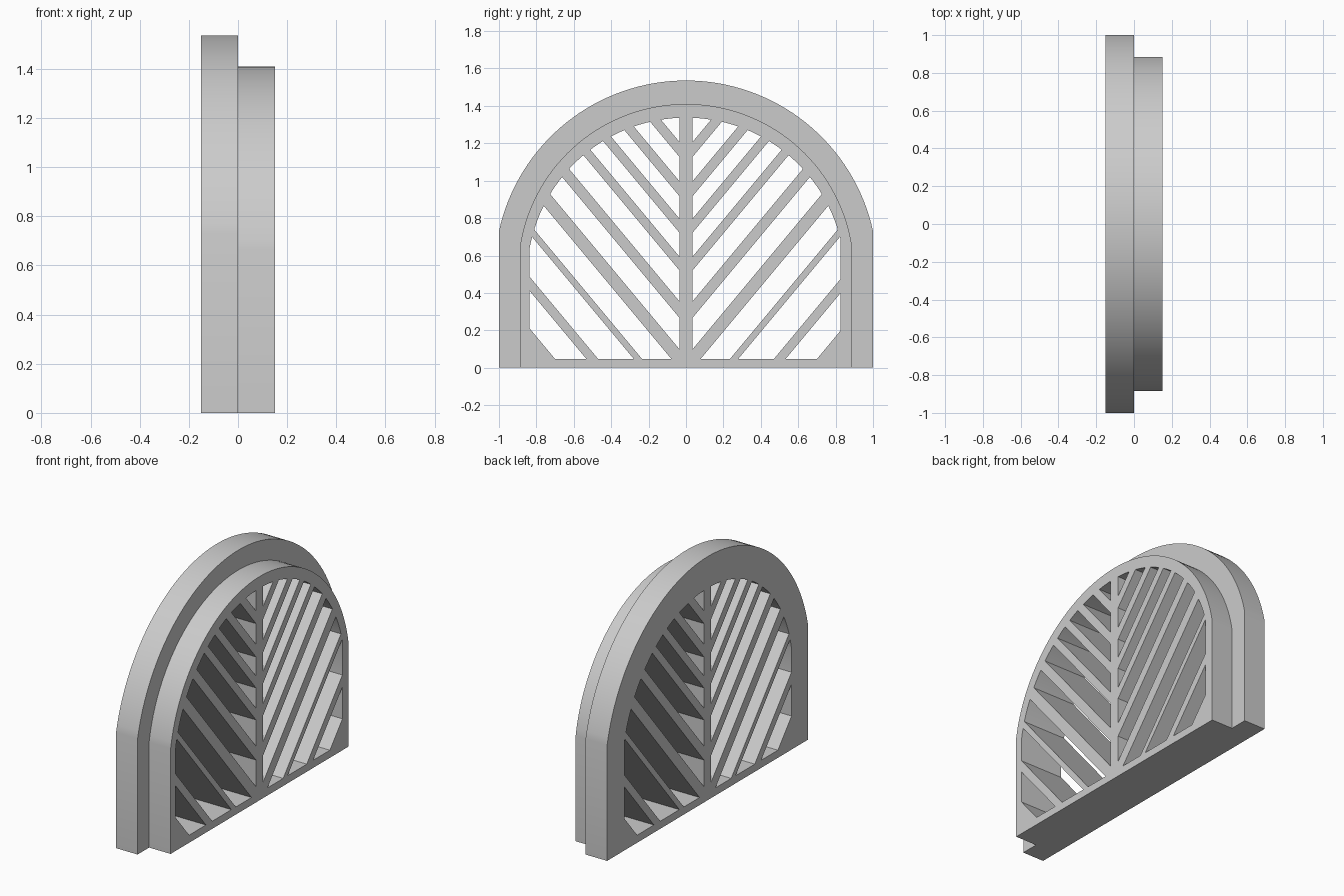
import bpy, bmesh, math

if "Cube" in bpy.data.objects:
    bpy.data.objects.remove(bpy.data.objects["Cube"])

grey = bpy.data.materials.new("plain grey")
grey.use_nodes = True
grey.diffuse_color = (0.6, 0.6, 0.6, 1)
grey.node_tree.nodes["Principled BSDF"].inputs["Base Color"].default_value = (0.6, 0.6, 0.6, 1)

SLOPE = 1.2      # rise of the slanted bars
POST = 0.035     # half width of the centre post


def arch(half_width, centre, radius, base=0.0, steps=64):
    """Outline in y, z: straight sides under a round arc."""
    a = math.acos(min(1.0, half_width / radius))
    arc = [a + (math.pi - 2 * a) * i / steps for i in range(steps + 1)]
    return ([(-half_width, base), (half_width, base)]
            + [(radius * math.cos(t), centre + radius * math.sin(t)) for t in arc])


def extrude(bm, x0, x1):
    """Thicken the flat faces of bm from x0 to x1."""
    bmesh.ops.translate(bm, verts=bm.verts, vec=(x0, 0, 0))
    new = bmesh.ops.extrude_face_region(bm, geom=bm.faces[:])["geom"]
    bmesh.ops.translate(bm, verts=[v for v in new if isinstance(v, bmesh.types.BMVert)],
                        vec=(x1 - x0, 0, 0))
    bmesh.ops.recalc_face_normals(bm, faces=bm.faces)


def flat(points):
    bm = bmesh.new()
    bm.faces.new([bm.verts.new((0, y, z)) for y, z in points])
    return bm


def clip(bm, co, normal):
    """Remove everything on the normal's side of a plane."""
    bmesh.ops.bisect_plane(bm, geom=bm.verts[:] + bm.edges[:] + bm.faces[:],
                           plane_co=co, plane_no=normal, clear_outer=True)


def finish(bm, name):
    mesh = bpy.data.meshes.new(name)
    bm.to_mesh(mesh)
    bm.free()
    mesh.materials.append(grey)
    ob = bpy.data.objects.new(name, mesh)
    bpy.context.collection.objects.link(ob)
    return ob


def combine(target, tool, operation):
    mod = target.modifiers.new(operation.lower(), "BOOLEAN")
    mod.operation, mod.solver, mod.object = operation, "EXACT", tool
    bpy.context.view_layer.objects.active = target
    bpy.ops.object.modifier_apply(modifier=mod.name)
    bpy.data.objects.remove(tool)


# Wide back flange and narrower front frame, joined into one body
bm = flat(arch(1.0, 0.512, 1.0236))
extrude(bm, -0.15, 0)
body = finish(bm, "arched_louvre_grille")
bm = flat(arch(0.885, 0.512, 0.898))
extrude(bm, -0.08, 0.15)
combine(body, finish(bm, "front_frame"), "UNION")

# Slanted openings between the bars: lower and upper height on the centre line
gaps = [(-0.793, -0.592), (-0.517, -0.288), (-0.235, -0.047), (0.057, 0.225),
        (0.313, 0.478), (0.552, 0.68), (0.755, 0.875), (0.955, 1.085), (1.165, 2)]
for side, half_width in ((-1, 0.837), (1, 0.826)):
    for low, high in gaps:
        bm = flat(arch(half_width, 0.487, 0.85, base=0.048))
        clip(bm, (0, side * POST, 0), (0, -side, 0))
        clip(bm, (0, 0, low), (0, side * SLOPE, -1))
        clip(bm, (0, 0, high), (0, -side * SLOPE, 1))
        extrude(bm, -0.3, 0.3)
        combine(body, finish(bm, "opening_cutter"), "DIFFERENCE")

# Smooth arcs, sharp edges
bpy.ops.object.select_all(action="DESELECT")
body.select_set(True)
bpy.context.view_layer.objects.active = body
bpy.ops.object.shade_smooth_by_angle(angle=math.radians(20))
